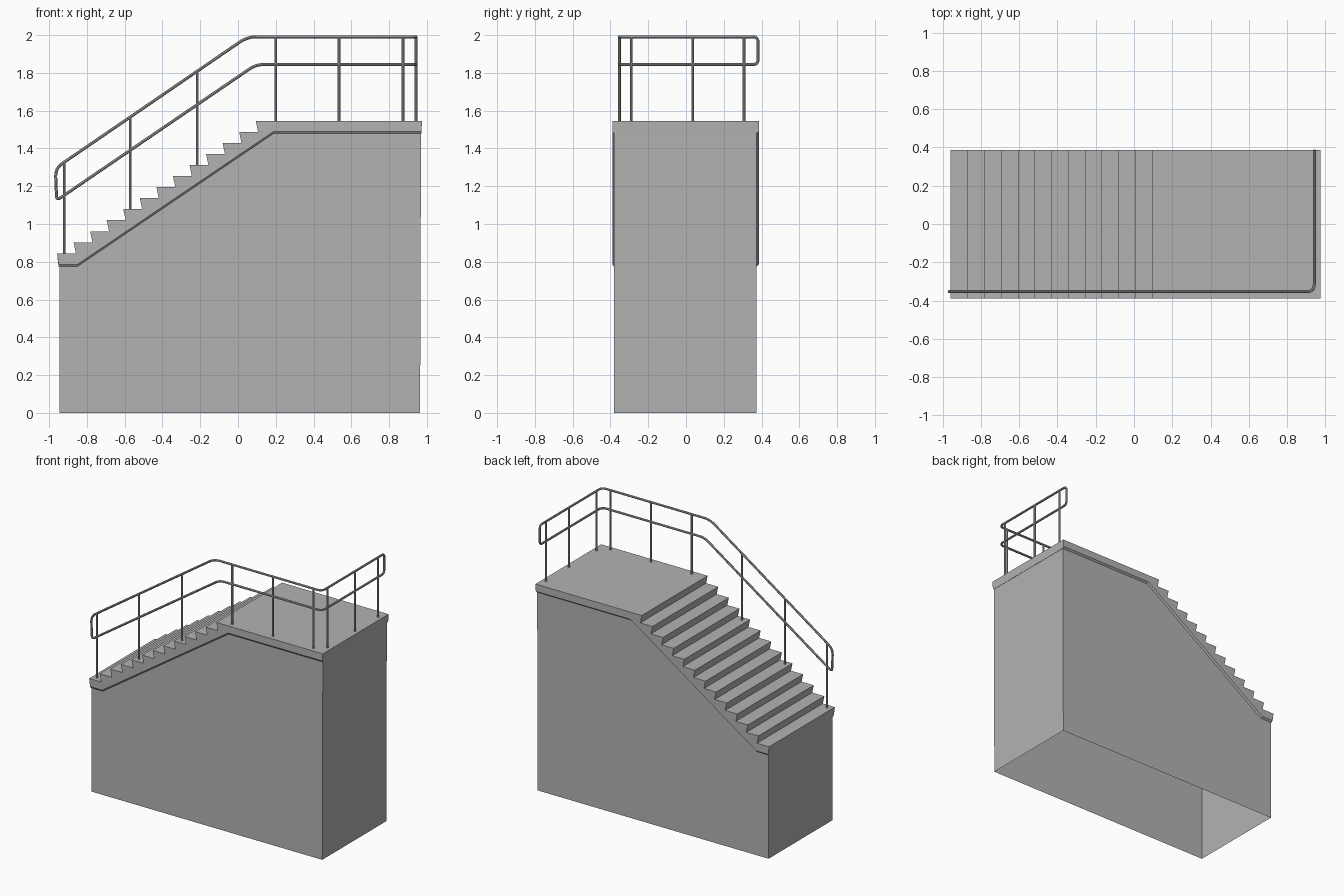
import bpy, bmesh
from mathutils import Vector

cube = bpy.data.objects.get("Cube")
if cube:
    bpy.data.objects.remove(cube)


def material(name, value):
    m = bpy.data.materials.new(name)
    m.use_nodes = True
    colour = (value, value, value, 1)
    m.diffuse_color = colour
    m.node_tree.nodes["Principled BSDF"].inputs["Base Color"].default_value = colour
    return m


grey = material("concrete_grey", 0.45)


def finish(bm, name):
    bmesh.ops.recalc_face_normals(bm, faces=bm.faces)
    mesh = bpy.data.meshes.new(name)
    bm.to_mesh(mesh)
    bm.free()
    obj = bpy.data.objects.new(name, mesh)
    mesh.materials.append(grey)
    bpy.context.collection.objects.link(obj)
    return obj


# Steps and landing: one side profile, lofted across with a bevelled lower edge
STEPS, RUN, RISE = 12, 0.0877, 0.0583
X0, Z0, LIP = -0.958, 0.845, 0.012
upper = []
for i in range(STEPS):
    upper.append((X0 + i * RUN, Z0 + i * RISE))
    upper.append((X0 + (i + 1) * RUN + LIP, Z0 + i * RISE))
upper += [(X0 + STEPS * RUN, 1.545), (0.974, 1.545)]
under = [(0.971, 1.48), (0.19, 1.48), (-0.85, 0.775), (-0.95, 0.775)]

bm = bmesh.new()
rings = []
for y, lift in ((-0.39, 0.011), (-0.382, 0), (0.374, 0), (0.387, 0.011)):
    points = upper + [(x, z + lift) for x, z in under]
    rings.append([bm.verts.new((x, y, z)) for x, z in points])
count = len(rings[0])
for a, b in zip(rings, rings[1:]):
    for i in range(count):
        j = (i + 1) % count
        bm.faces.new((a[i], a[j], b[j], b[i]))
bm.faces.new(rings[0])
bm.faces.new(rings[-1])
finish(bm, "steps_and_landing")

# Base walls: four sides, open underneath
bm = bmesh.new()
outline = [(-0.945, 0), (0.964, 0), (0.969, 1.48), (0.19, 1.48), (-0.85, 0.775), (-0.945, 0.775)]
front, back = [[bm.verts.new((x, y, z)) for x, z in outline] for y in (-0.382, 0.374)]
bm.faces.new(front)
bm.faces.new(back)
for i in (1, 5):
    j = (i + 1) % len(outline)
    bm.faces.new((front[i], front[j], back[j], back[i]))
finish(bm, "base_walls")


# Handrail: one closed tube with rounded corners
def rounded(corners, steps=6):
    path = []
    n = len(corners)
    for i, (point, size) in enumerate(corners):
        p = Vector(point)
        a = p + (Vector(corners[i - 1][0]) - p).normalized() * size
        b = p + (Vector(corners[(i + 1) % n][0]) - p).normalized() * size
        for k in range(steps + 1):
            t = k / steps
            path.append(a * (1 - t) ** 2 + p * 2 * t * (1 - t) + b * t * t)
    return path


def tube(name, path, radius, closed):
    curve = bpy.data.curves.new(name, "CURVE")
    curve.dimensions = "3D"
    curve.bevel_depth = radius
    curve.bevel_resolution = 2
    curve.use_fill_caps = True
    spline = curve.splines.new("POLY")
    spline.points.add(len(path) - 1)
    for sp, co in zip(spline.points, path):
        sp.co = (*co, 1)
    spline.use_cyclic_u = closed
    curve.materials.append(grey)
    obj = bpy.data.objects.new(name, curve)
    bpy.context.collection.objects.link(obj)
    bpy.ops.object.select_all(action="DESELECT")
    obj.select_set(True)
    bpy.context.view_layer.objects.active = obj
    bpy.ops.object.convert(target="MESH")
    bpy.ops.object.shade_smooth_by_angle()


RY, RX, TOP, MID, R = -0.353, 0.942, 1.991, 1.844, 0.008
tube("handrail", rounded([
    ((-0.967, RY, 1.295), 0.045),
    ((0.05, RY, TOP), 0.05),
    ((RX, RY, TOP), 0.04),
    ((RX, 0.382, TOP), 0.03),
    ((RX, 0.382, MID), 0.03),
    ((RX, RY, MID), 0.04),
    ((0.095, RY, MID), 0.04),
    ((-0.96, RY, 1.125), 0.025),
]), R, True)

# Posts: on the stair, along the landing and across its end
posts = [(-0.92, RY, 0.84, 1.325), (-0.57, RY, 1.075, 1.565), (-0.215, RY, 1.31, 1.81)]
posts += [(x, RY, 1.54, TOP) for x in (0.2, 0.535, 0.873)]
posts += [(RX, y, 1.54, TOP) for y in (-0.29, 0.035, 0.307)]
for number, (x, y, low, high) in enumerate(posts, 1):
    tube(f"post_{number}", [(x, y, low), (x, y, high)], R * 0.9, False)
